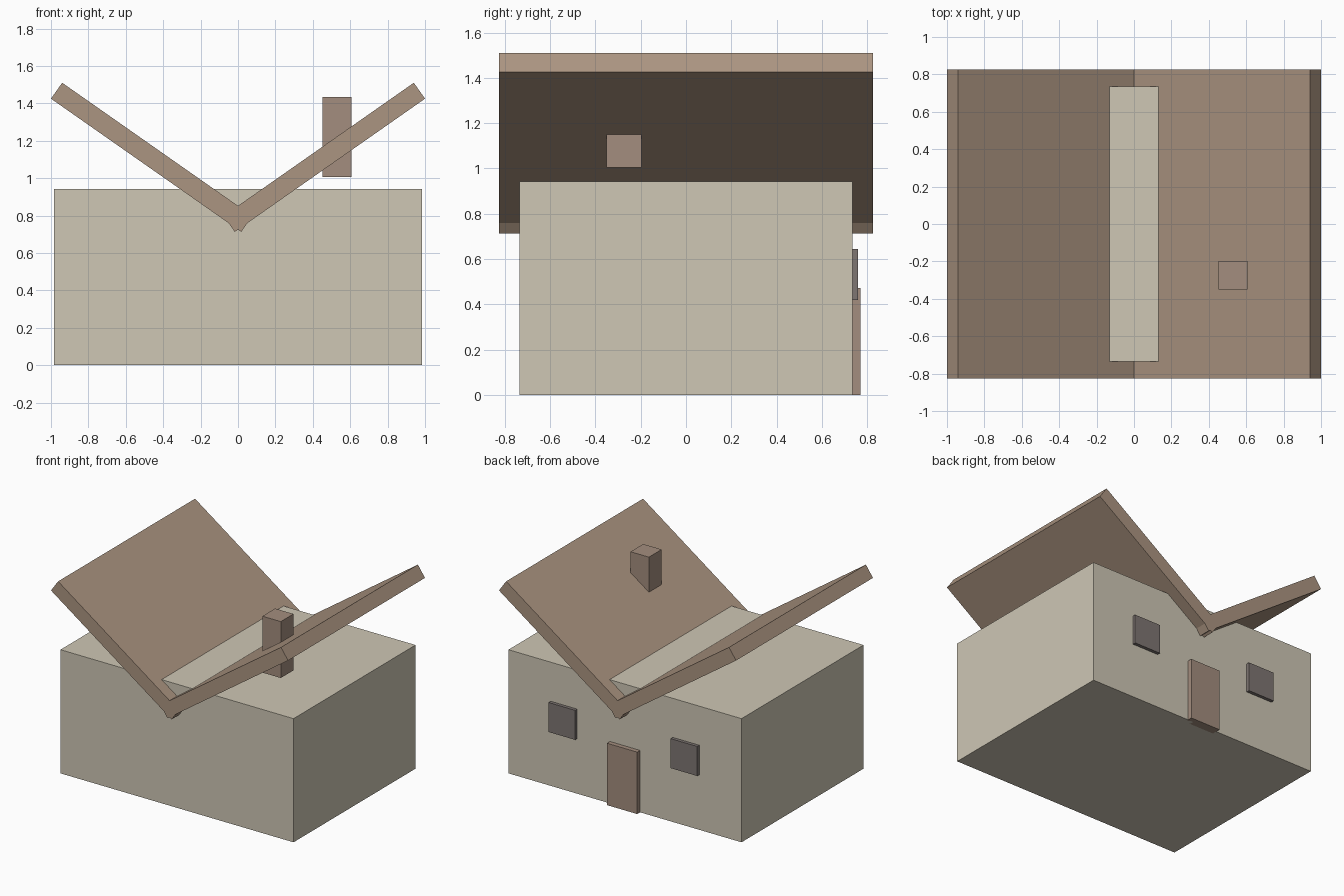
import bpy, bmesh

if "Cube" in bpy.data.objects:
    bpy.data.objects.remove(bpy.data.objects["Cube"])


def material(name, rgb):
    m = bpy.data.materials.new(name)
    m.diffuse_color = (*rgb, 1)
    m.use_nodes = True
    m.node_tree.nodes["Principled BSDF"].inputs["Base Color"].default_value = m.diffuse_color
    return m


WALL = material("cream_plaster", (0.62, 0.57, 0.46))
ROOF = material("brown_tile", (0.41, 0.30, 0.22))
WOOD = material("brown_wood", (0.37, 0.27, 0.21))
GLASS = material("dark_pane", (0.21, 0.18, 0.17))


def prism(name, profile, y0, y1, mat):
    """Extrude an (x, z) outline from y0 to y1."""
    bm = bmesh.new()
    face = bm.faces.new([bm.verts.new((x, y0, z)) for x, z in profile])
    out = bmesh.ops.extrude_face_region(bm, geom=[face])["geom"]
    bmesh.ops.translate(bm, vec=(0, y1 - y0, 0),
                        verts=[g for g in out if isinstance(g, bmesh.types.BMVert)])
    bmesh.ops.recalc_face_normals(bm, faces=bm.faces)
    mesh = bpy.data.meshes.new(name)
    bm.to_mesh(mesh)
    bm.free()
    mesh.materials.append(mat)
    obj = bpy.data.objects.new(name, mesh)
    bpy.context.collection.objects.link(obj)
    return obj


def box(name, x0, x1, y0, y1, z0, z1, mat):
    return prism(name, [(x0, z0), (x1, z0), (x1, z1), (x0, z1)], y0, y1, mat)


# Solid house body
box("walls", -0.983, 0.983, -0.735, 0.735, 0, 0.943, WALL)

# Two crossing slabs form the V-shaped roof; windows mirror with them
slab = [(-0.017, 0.713), (1.0, 1.425), (0.94, 1.51), (-0.077, 0.798)]
for side, s in (("right", 1), ("left", -1)):
    prism("roof_slab_" + side, [(s * x, z) for x, z in slab], -0.825, 0.825, ROOF)
    xs = sorted((s * 0.403, s * 0.627))
    box("window_" + side, *xs, 0.71, 0.76, 0.42, 0.645, GLASS)

# Door on the back wall
box("door", -0.127, 0.127, 0.70, 0.77, 0, 0.472, WOOD)

# Chimney passing through the right slab
box("chimney", 0.451, 0.606, -0.35, -0.197, 1.005, 1.435, WOOD)
